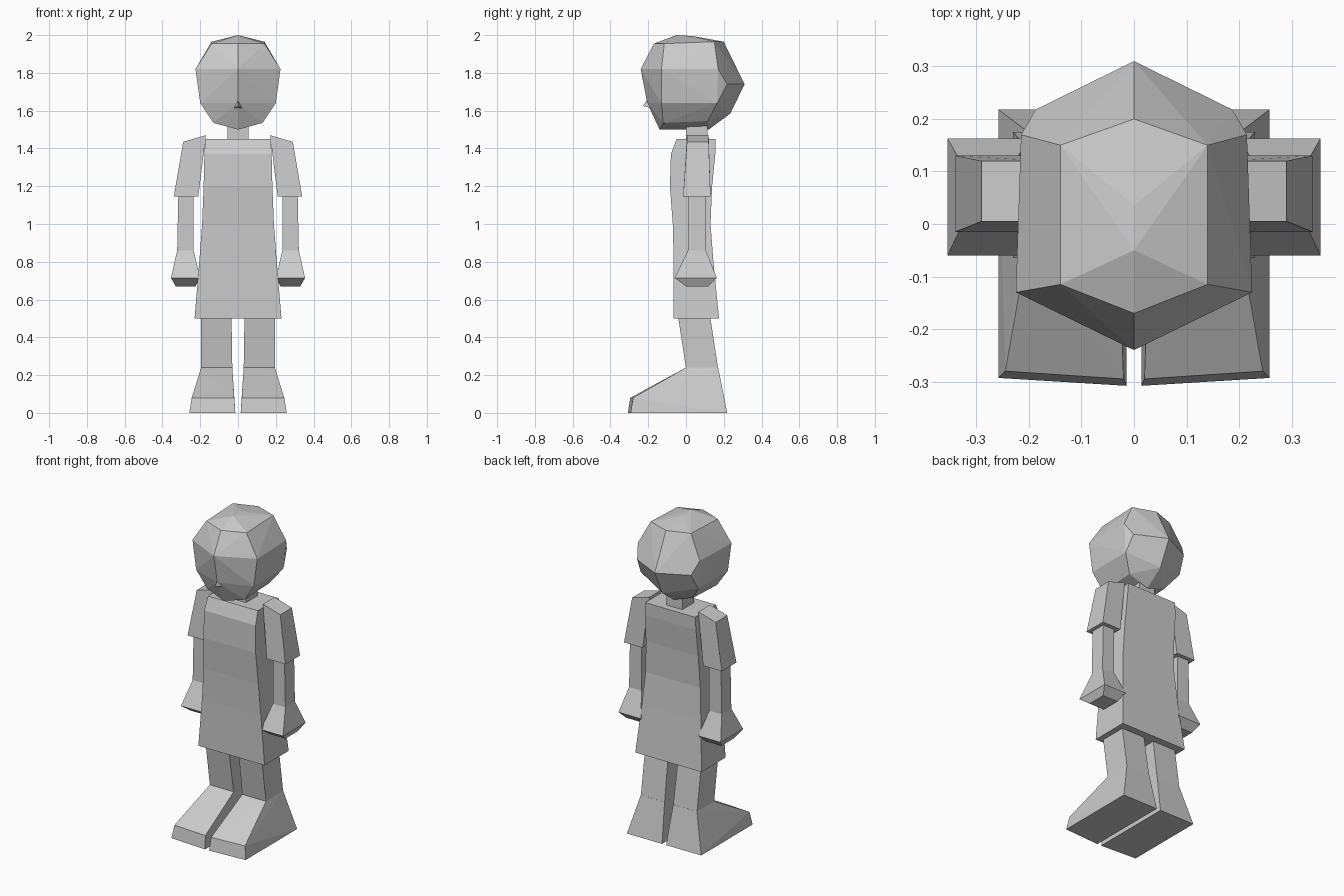
import bpy
import bmesh

cube = bpy.data.objects.get("Cube")
if cube:
    bpy.data.objects.remove(cube, do_unlink=True)

grey = bpy.data.materials.new("plain grey")
grey.use_nodes = True
colour = (0.6, 0.6, 0.6, 1)
grey.diffuse_color = colour
grey.node_tree.nodes["Principled BSDF"].inputs["Base Color"].default_value = colour


def finish(name, bm):
    bmesh.ops.recalc_face_normals(bm, faces=bm.faces)
    mesh = bpy.data.meshes.new(name)
    bm.to_mesh(mesh)
    bm.free()
    mesh.materials.append(grey)
    obj = bpy.data.objects.new(name, mesh)
    bpy.context.collection.objects.link(obj)


def box_stack(name, rings, side=1):
    """Loft rectangles given as (z, x0, x1, y0, y1)."""
    bm = bmesh.new()
    loops = []
    for z, x0, x1, y0, y1 in rings:
        corners = [(x0, y0), (x1, y0), (x1, y1), (x0, y1)]
        loops.append([bm.verts.new((side * x, y, z)) for x, y in corners])
    for a, b in zip(loops, loops[1:]):
        for i in range(4):
            j = (i + 1) % 4
            bm.faces.new((a[i], a[j], b[j], b[i]))
    bm.faces.new(loops[0])
    bm.faces.new(loops[-1])
    finish(name, bm)


def faceted(name, points, side=1):
    """Flat-faced convex solid around a few corner points."""
    bm = bmesh.new()
    verts = [bm.verts.new((side * x, y, z)) for x, y, z in points]
    bmesh.ops.convex_hull(bm, input=verts)
    loose = [v for v in bm.verts if not v.link_faces]
    bmesh.ops.delete(bm, geom=loose, context='VERTS')
    bmesh.ops.dissolve_limit(bm, angle_limit=0.02, verts=bm.verts, edges=bm.edges)
    finish(name, bm)


# Head: centre line corners, then side corners mirrored
centre = [(-.05, 2), (.035, 1.995), (-.17, 1.955), (.2, 1.965), (-.24, 1.82),
          (.31, 1.74), (-.205, 1.64), (.235, 1.585), (-.14, 1.5), (.12, 1.5)]
sides = [(.14, -.115, 1.955), (.14, .15, 1.965),
         (.225, -.13, 1.82), (.215, .17, 1.82), (.187, .218, 1.74),
         (.2, -.13, 1.64), (.2, .165, 1.64),
         (.13, -.12, 1.535), (.13, .115, 1.545)]
faceted("head", [(0, y, z) for y, z in centre]
        + [(s * x, y, z) for s in (1, -1) for x, y, z in sides])
faceted("nose", [(-.025, -.18, 1.612), (.025, -.18, 1.612),
                 (0, -.2, 1.665), (0, -.228, 1.625)])
box_stack("neck", [(1.4, -.055, .055, 0, .115), (1.54, -.055, .055, 0, .115)])

# Dress: z, half width, front, back
dress = [(.5, .23, -.065, .175), (.8, .205, -.065, .145), (1, .19, -.07, .13),
         (1.2, .182, -.085, .138), (1.37, .178, -.08, .155), (1.45, .173, -.05, .157)]
box_stack("dress", [(z, -w, w, f, b) for z, w, f, b in dress])

# Limbs
for label, side in (("left", 1), ("right", -1)):
    faceted(label + "_sleeve",
            [(x, y, z) for x, z, ys in ((.17, 1.47, (.005, .12)), (.29, 1.435, (.005, .12)),
                                        (.21, 1.145, (-.015, .13)), (.34, 1.145, (-.015, .13)))
             for y in ys], side)
    box_stack(label + "_forearm_and_hand",
              [(.67, .225, .33, 0, .12), (.715, .2, .355, -.06, .163),
               (.86, .235, .322, .01, .105), (1.2, .235, .315, .01, .105)], side)
    box_stack(label + "_leg", [(.235, .03, .195, 0, .17), (.55, .035, .195, -.048, .122)], side)
    faceted(label + "_foot",
            [(.03, 0, .24), (.195, 0, .24), (.03, .17, .24), (.195, .17, .24),
             (.02, -.295, .08), (.245, -.28, .08),
             (.014, -.308, 0), (.258, -.293, 0), (.014, .218, 0), (.258, .218, 0)], side)
